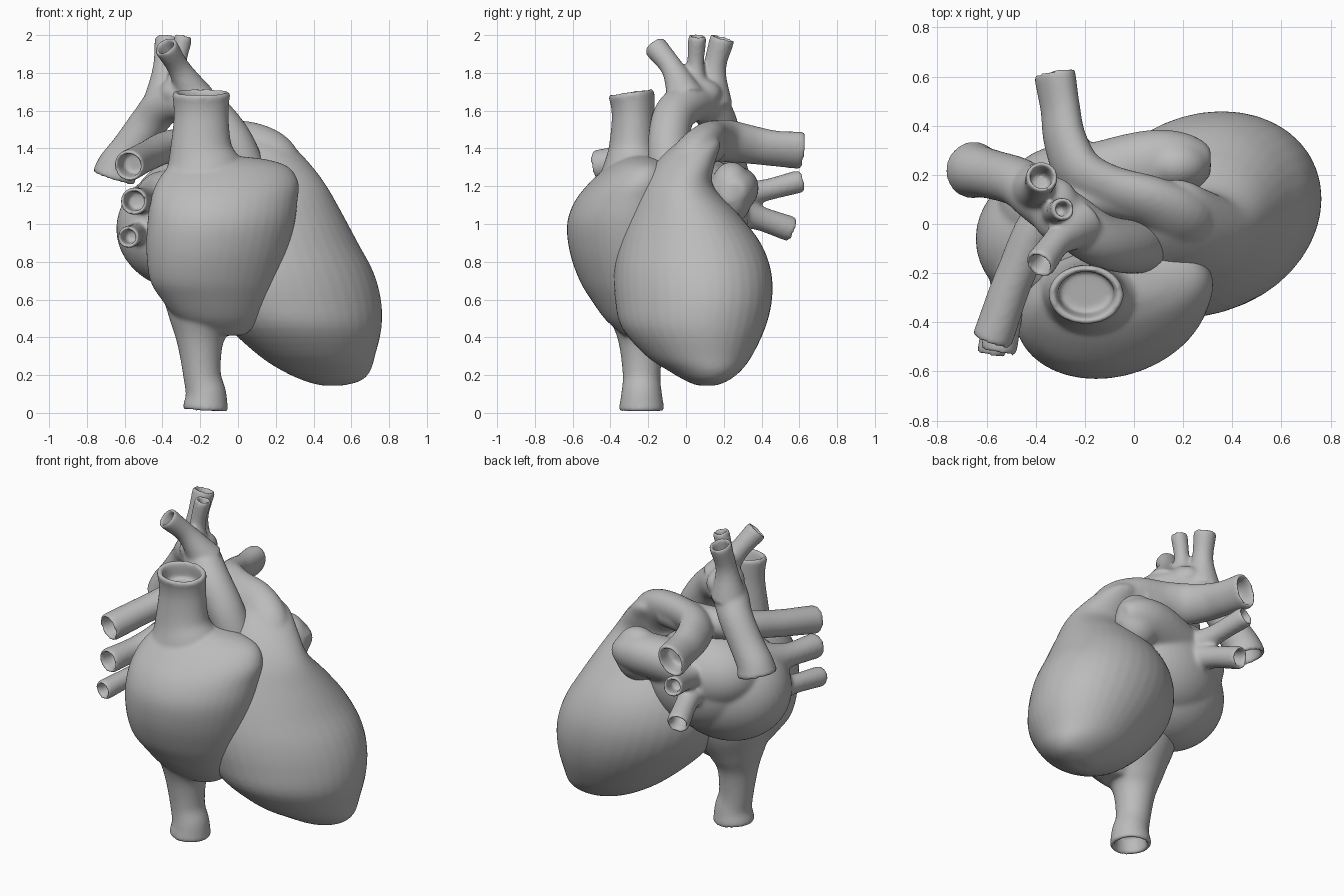
import bpy, bmesh, math
from mathutils import Vector, Matrix

cube = bpy.data.objects.get("Cube")
if cube:
    bpy.data.objects.remove(cube)

clay = bpy.data.materials.new("clay_grey")
clay.use_nodes = True
clay.diffuse_color = (0.5, 0.5, 0.5, 1)
clay.node_tree.nodes["Principled BSDF"].inputs["Base Color"].default_value = (0.5, 0.5, 0.5, 1)

SIDES = 40


def spline(points, steps=6):
    """Catmull-Rom curve through tuples of any length."""
    p = [Vector(q) for q in points]
    p = [2 * p[0] - p[1]] + p + [2 * p[-1] - p[-2]]
    out = []
    for a, b, c, d in zip(p, p[1:], p[2:], p[3:]):
        for k in range(steps):
            t = k / steps
            out.append(0.5 * (2 * b + (c - a) * t + (2 * a - 5 * b + 4 * c - d) * t * t
                              + (3 * b - a - 3 * c + d) * t ** 3))
    return out + [p[-2]]


def skin(bm, rings):
    """Bridge rings of points into a closed solid."""
    loops = [[bm.verts.new(co) for co in ring] for ring in rings]
    for lo, hi in zip(loops, loops[1:]):
        for i in range(SIDES):
            j = (i + 1) % SIDES
            bm.faces.new((lo[i], lo[j], hi[j], hi[i]))
    bm.faces.new(loops[0][::-1])
    bm.faces.new(loops[-1])


def oval(centre, u, v):
    angles = [math.tau * i / SIDES for i in range(SIDES)]
    return [centre + u * math.cos(a) + v * math.sin(a) for a in angles]


def body(bm, sections, shear):
    """Stack of horizontal ovals: z, centre x, centre y, radius x, radius y."""
    skin(bm, [oval(Vector((s[1], s[2], s[0])), Vector((s[3], s[3] * shear, 0)), Vector((0, s[4], 0)))
              for s in spline(sections, 4)])


def tube(bm, points, flat=1.0, hollow=True):
    """Vessel along x, y, z, radius points, with a rounded lip and a hollow end."""
    path = spline(points)
    centres = [Vector(p[:3]) for p in path]
    u = Vector((1, 0, 0.01))
    rings = []
    for i, c in enumerate(centres):
        t = (centres[min(i + 1, len(path) - 1)] - centres[max(i - 1, 0)]).normalized()
        u = (u - t * u.dot(t)).normalized()
        v = t.cross(u) * flat
        rings.append(oval(c, u * path[i][3], v * path[i][3]))
    if hollow:
        r = path[-1][3]
        wall = max(0.24 * r, 0.02)
        for shift, inset in ((0.012, 0.15), (0.018, 0.5), (0.01, 0.9), (-0.02, 1.05), (-0.09, 1.2)):
            k = r - wall * inset
            rings.append(oval(centres[-1] + t * shift, u * k, v * k))
    skin(bm, rings)


def blob(bm, centre, radii):
    bmesh.ops.create_uvsphere(bm, u_segments=40, v_segments=24, radius=1,
                              matrix=Matrix.Translation(centre) @ Matrix.Diagonal((*radii, 1)))


def organ(name, bm, smoothing=10):
    """Fuse the overlapping solids into one soft surface."""
    bmesh.ops.recalc_face_normals(bm, faces=bm.faces)
    mesh = bpy.data.meshes.new(name)
    bm.to_mesh(mesh)
    bm.free()
    mesh.materials.append(clay)
    ob = bpy.data.objects.new(name, mesh)
    bpy.context.collection.objects.link(ob)
    fuse = ob.modifiers.new("fuse", "REMESH")
    fuse.mode = "VOXEL"
    fuse.voxel_size = 0.011
    fuse.use_smooth_shade = True
    soft = ob.modifiers.new("soften", "SMOOTH")
    soft.factor = 0.5
    soft.iterations = smoothing


# Ventricles with the pulmonary trunk and its two arteries
bm = bmesh.new()
body(bm, [(.145, .5, .11, .06, .05), (.17, .5, .11, .15, .11), (.22, .47, .1, .23, .185),
          (.3, .42, .07, .305, .275), (.45, .355, .04, .405, .375), (.6, .3, .04, .457, .41),
          (.75, .255, .035, .46, .41), (.9, .22, .02, .415, .37), (1.05, .195, -.015, .36, .29),
          (1.2, .19, -.05, .28, .19), (1.32, .18, -.005, .2, .155), (1.42, .15, .06, .13, .12),
          (1.47, .12, .09, .06, .06)], shear=.15)
tube(bm, [(.19, -.03, 1.2, .18), (.16, .03, 1.34, .16), (.06, .09, 1.42, .13), (-.1, .14, 1.44, .12),
          (-.22, .21, 1.44, .12), (-.28, .34, 1.42, .108), (-.3, .47, 1.4, .1), (-.322, .605, 1.39, .105)],
     flat=.74)
tube(bm, [(.05, .1, 1.42, .1), (-.15, .12, 1.42, .1), (-.36, .03, 1.41, .088),
          (-.48, -.2, 1.36, .08), (-.575, -.465, 1.31, .083)])
organ("ventricles_and_pulmonary_artery", bm)

# Right atrium with the upper and lower great veins
bm = bmesh.new()
body(bm, [(.41, -.07, -.25, .1, .08), (.44, -.08, -.255, .15, .11), (.5, -.1, -.27, .225, .16),
          (.6, -.115, -.29, .29, .21), (.7, -.125, -.31, .34, .25), (.85, -.11, -.325, .375, .287),
          (1, -.09, -.33, .39, .296), (1.12, -.075, -.315, .39, .27), (1.22, -.055, -.285, .375, .22),
          (1.3, -.05, -.255, .32, .16), (1.34, -.07, -.245, .23, .105), (1.36, -.1, -.245, .1, .07)],
     shear=.12)
tube(bm, [(-.17, -.285, 1.1, .25), (-.18, -.28, 1.28, .21), (-.195, -.28, 1.4, .165),
          (-.195, -.278, 1.55, .146), (-.195, -.282, 1.64, .148), (-.195, -.288, 1.685, .155)], flat=.79)
tube(bm, [(-.17, -.22, .75, .27), (-.18, -.225, .6, .225), (-.195, -.23, .47, .165), (-.2, -.235, .36, .12),
          (-.19, -.235, .2, .1), (-.17, -.235, .1, .108), (-.172, -.235, .025, .12)])
organ("right_atrium_and_great_veins", bm)

# Left atrium with its ear-shaped pouch and lung veins
bm = bmesh.new()
blob(bm, (-.26, -.06, .975), (.385, .32, .33))
blob(bm, (-.17, .08, 1.04), (.34, .25, .3))
blob(bm, (-.24, .08, 1.12), (.31, .25, .23))
blob(bm, (.17, .24, 1.165), (.145, .115, .165))
tube(bm, [(-.14, .18, 1.14, .16), (.05, .23, 1.17, .155), (.17, .24, 1.17, .145),
          (.26, .24, 1.16, .11), (.3, .235, 1.15, .06), (.31, .235, 1.15, .02)], flat=.85, hollow=False)
for start, bend, end, r in (((-.22, .18, 1.14), (-.27, .38, 1.17), (-.33, .6, 1.225), .061),
                            ((-.22, .18, 1.09), (-.27, .36, 1.04), (-.33, .55, .975), .068),
                            ((-.4, -.05, 1.15), (-.5, -.28, 1.13), (-.55, -.51, 1.12), .074),
                            ((-.45, -.05, .95), (-.53, -.28, .95), (-.58, -.52, .93), .06)):
    tube(bm, [(*start, r * 1.8), (*bend, r), (*end, r)])
organ("left_atrium_and_lung_veins", bm, smoothing=14)

# Aorta with three branches off its arch
bm = bmesh.new()
tube(bm, [(.07, -.08, 1.15, .11), (.03, -.09, 1.3, .11), (-.04, -.09, 1.45, .11),
          (-.15, -.06, 1.58, .11), (-.28, .03, 1.65, .11), (-.39, .11, 1.63, .105),
          (-.47, .17, 1.54, .1), (-.57, .2, 1.4, .1), (-.635, .215, 1.31, .107), (-.655, .22, 1.255, .117)])
blob(bm, (-.32, .06, 1.69), (.1, .13, .085))
for start, bend, end, r in (((-.22, .0, 1.66), (-.31, -.07, 1.82), (-.38, -.16, 1.935), .064),
                            ((-.31, .05, 1.68), (-.32, .05, 1.83), (-.29, .06, 1.985), .049),
                            ((-.4, .14, 1.64), (-.39, .15, 1.82), (-.375, .19, 1.975), .066)):
    tube(bm, [(*start, r * 1.6), (*bend, r * .95), (*end, r)])
organ("aorta", bm)
